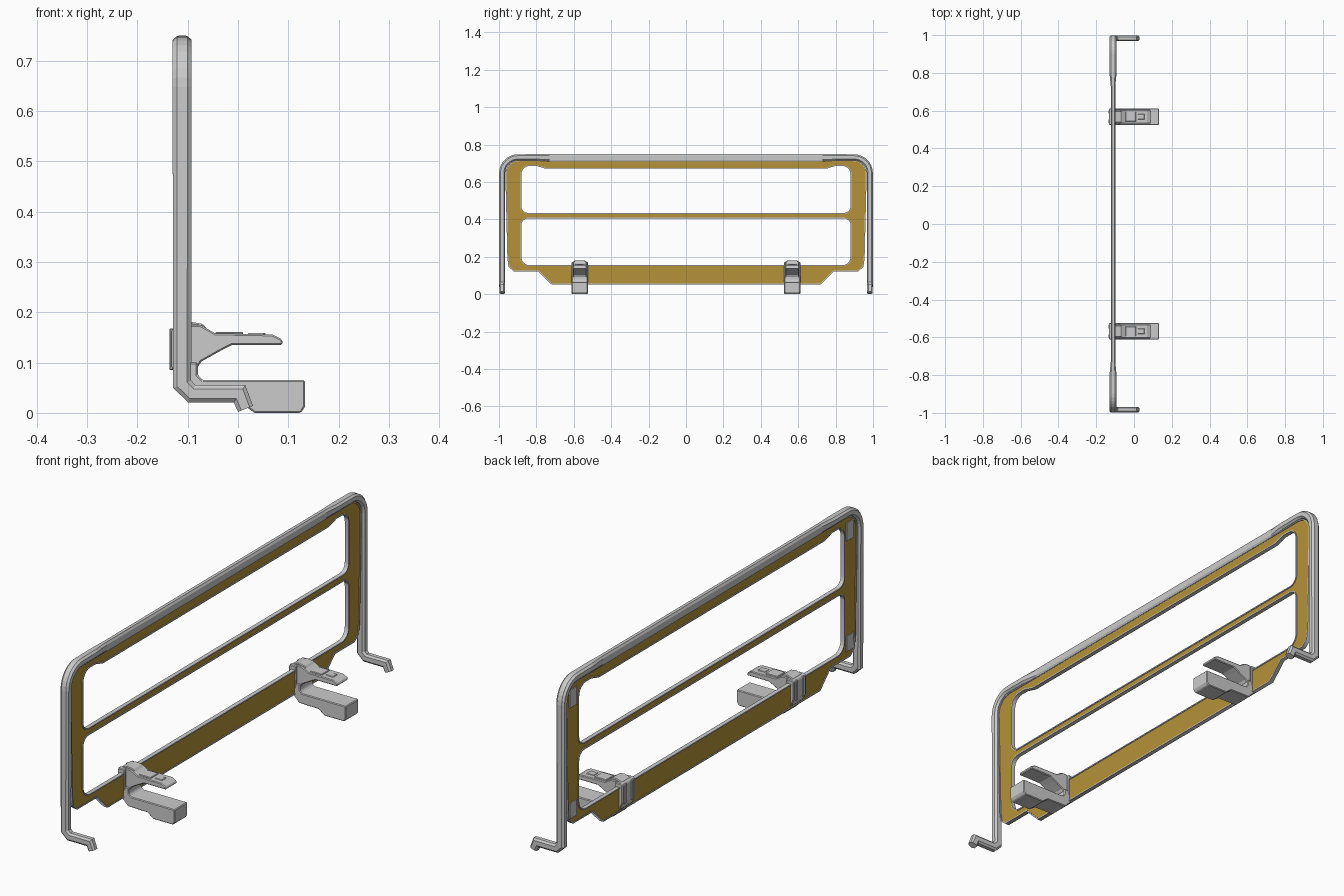
import bpy, bmesh, math
from mathutils import Vector, Matrix

if "Cube" in bpy.data.objects:
    bpy.data.objects.remove(bpy.data.objects["Cube"])

gold = bpy.data.materials.new("gold_panel")
gold.diffuse_color = (0.46, 0.29, 0.04, 1)
gold.use_nodes = True
gold.node_tree.nodes["Principled BSDF"].inputs["Base Color"].default_value = gold.diffuse_color
PX = -0.111  # plane of the barrier


def add_object(name, bm, mirror=True, bevel=0.0):
    bmesh.ops.recalc_face_normals(bm, faces=bm.faces)
    me = bpy.data.meshes.new(name)
    bm.to_mesh(me)
    bm.free()
    ob = bpy.data.objects.new(name, me)
    bpy.context.collection.objects.link(ob)
    if bevel:
        m = ob.modifiers.new("bevel", 'BEVEL')
        m.width, m.segments, m.limit_method = bevel, 1, 'ANGLE'
        m.angle_limit = math.radians(40)
    if mirror:
        m = ob.modifiers.new("mirror", 'MIRROR')
        m.use_axis = (False, True, False)
        m.merge_threshold = 0.0005
    return ob


def prism(name, pts, y0, y1, bevel=0.003):
    """Extrude an x-z profile along y, mirrored to the other end."""
    bm = bmesh.new()
    f = bm.faces.new([bm.verts.new((x, y0, z)) for x, z in pts])
    r = bmesh.ops.extrude_face_region(bm, geom=[f])
    vs = [g for g in r["geom"] if isinstance(g, bmesh.types.BMVert)]
    bmesh.ops.translate(bm, verts=vs, vec=(0, y1 - y0, 0))
    return add_object(name, bm, True, bevel)


def box(name, x0, x1, y0, y1, z0, z1, bevel=0.002):
    return prism(name, [(x0, z0), (x1, z0), (x1, z1), (x0, z1)], y0, y1, bevel)


def arc(cy, cz, r, a0, a1, n=6):
    return [(cy + r * math.cos(math.radians(a0 + (a1 - a0) * i / n)),
             cz + r * math.sin(math.radians(a0 + (a1 - a0) * i / n))) for i in range(n + 1)]


def both_sides(half):
    """Close a right-hand half loop by mirroring it."""
    return half + [(-y, z) for y, z in reversed(half)]


def offset(loop, d):
    """Mitred offset of a counter-clockwise loop (positive = outwards)."""
    out, n = [], len(loop)
    for i in range(n):
        a, b, c = (Vector(loop[(i + k) % n]) for k in (-1, 0, 1))
        t1, t2 = (b - a).normalized(), (c - b).normalized()
        n1, n2 = Vector((t1.y, -t1.x)), Vector((t2.y, -t2.x))
        m = (n1 + n2).normalized()
        out.append(tuple(b + m * (d / m.dot(n1))))
    return out


def plate(name, loops, half_thick, mat=None):
    """Filled flat plate with holes, standing in the y-z plane."""
    cu = bpy.data.curves.new(name, 'CURVE')
    cu.dimensions, cu.fill_mode, cu.extrude = '2D', 'BOTH', half_thick
    for loop in loops:
        s = cu.splines.new('POLY')
        s.points.add(len(loop) - 1)
        for p, (y, z) in zip(s.points, loop):
            p.co = (y, z, 0, 1)
        s.use_cyclic_u = True
    ob = bpy.data.objects.new(name, cu)
    bpy.context.collection.objects.link(ob)
    ob.matrix_world = Matrix(((0, 0, 1, PX), (1, 0, 0, 0), (0, 1, 0, 0), (0, 0, 0, 1)))
    bpy.ops.object.select_all(action='DESELECT')
    ob.select_set(True)
    bpy.context.view_layer.objects.active = ob
    bpy.ops.object.convert(target='MESH')
    ob = bpy.context.view_layer.objects.active
    if mat:
        ob.data.materials.append(mat)
    return ob


# Bent tube: foot, leg, rounded corner and flattened top grip (half, mirrored)
R, Y, ZT = 0.085, -0.983, 0.732
path = [((0.015, Y, 0.008), .016, .014, 0), ((0.003, Y, 0.038), .017, .015, 0),
        ((-0.092, Y, 0.038), .017, .015, 0), ((PX, Y, 0.057), .018, .016, 0)]
path += [((PX, y, z), .019, .016, 1) for y, z in arc(Y + R, ZT - R, R, 180, 90, 8)]
path += [((PX, -0.80, ZT), .019, .017, 1), ((PX, -0.73, ZT - .002), .012, .02, 1),
         ((PX, 0, ZT - .002), .012, .02, 1)]
bm, rings = bmesh.new(), []
for i, (p, hu, hv, arch) in enumerate(path):
    p = Vector(p)
    d1 = (p - Vector(path[i - 1][0])).normalized() if i else None
    d2 = (Vector(path[i + 1][0]) - p).normalized() if i < len(path) - 1 else Vector((0, 1, 0))
    t = ((d1 or d2) + d2).normalized()
    mitre = 1 / t.dot(d2)
    if arch:
        u, v = Vector((hu, 0, 0)), t.cross(Vector((1, 0, 0))).normalized() * hv * mitre
    else:
        u, v = Vector((0, 1, 0)).cross(t).normalized() * hu * mitre, Vector((0, hv, 0))
    c = 0.55
    rings.append([bm.verts.new(p + u * a + v * b) for a, b in
                  ((1, c), (c, 1), (-c, 1), (-1, c), (-1, -c), (-c, -1), (c, -1), (1, -c))])
for r0, r1 in zip(rings, rings[1:]):
    for k in range(8):
        bm.faces.new((r0[k], r0[k - 1], r1[k - 1], r1[k]))
bm.faces.new(rings[0])
add_object("tube_frame", bm)

# Panel outline and its two windows
outline = both_sides([(0.72, 0.053), (0.79, 0.122), (0.92, 0.122), (0.948, 0.145), (0.955, 0.19)]
                     + arc(0.895, 0.645, 0.071, 0, 90))
lower = both_sides(arc(0.835, 0.2, 0.045, -90, 0) + arc(0.845, 0.37, 0.035, 0, 90))
upper = both_sides(arc(0.845, 0.47, 0.035, -90, 0) + arc(0.835, 0.641, 0.045, 0, 90)
                   + [(0.80, 0.686), (0.75, 0.671)])
RIM = 0.005
plate("panel", [offset(outline, -RIM), offset(lower, RIM), offset(upper, RIM)], 0.006, gold)
plate("panel_edge_rim", [outline, offset(outline, -RIM)], 0.009)
plate("lower_window_rim", [offset(lower, RIM), lower], 0.009)
plate("upper_window_rim", [offset(upper, RIM), upper], 0.009)

# Light pads on the back of the panel corners
for n, z0, z1 in (("upper", 0.615, 0.69), ("lower", 0.15, 0.215)):
    box(n + "_corner_pad", PX - 0.01, PX - 0.005, 0.895, 0.942, z0, z1, 0)

# Clamps around the bottom beam
YC = 0.568
prism("clamp_lower_jaw", [(-0.08, 0.1), (-0.08, 0.075), (-0.07, 0.065), (0.133, 0.065),
                          (0.133, 0.012), (0.125, 0.0), (0.033, 0.0), (0.005, 0.02),
                          (-0.085, 0.022), (-0.115, 0.052), (-0.098, 0.1)],
      YC - 0.043, YC + 0.043)
prism("clamp_upper_jaw", [(-0.1, 0.175), (-0.075, 0.175), (-0.045, 0.158), (0.068, 0.156),
                          (0.088, 0.146), (0.088, 0.135), (-0.012, 0.135), (-0.03, 0.126),
                          (-0.073, 0.102), (-0.08, 0.09), (-0.1, 0.085)],
      YC - 0.037, YC + 0.037)
prism("clamp_back_plate", [(-0.132, 0.165), (-0.132, 0.092), (-0.121, 0.065), (-0.108, 0.05),
                           (-0.1, 0.06), (-0.098, 0.172), (-0.125, 0.172)],
      YC - 0.043, YC + 0.043)
prism("clamp_top_hook", [(-0.122, 0.172), (-0.095, 0.181), (-0.07, 0.177), (-0.06, 0.165),
                         (-0.122, 0.165)], YC - 0.03, YC + 0.03)
for s in (-1, 1):
    box("clamp_back_rib", -0.136, -0.125, YC + s * 0.024 - 0.008, YC + s * 0.024 + 0.008, 0.085, 0.168)
box("clamp_grip_pad", -0.045, 0.01, YC - 0.026, YC + 0.026, 0.15, 0.161)
box("clamp_tip_pad", 0.02, 0.055, YC - 0.015, YC + 0.015, 0.15, 0.159)
